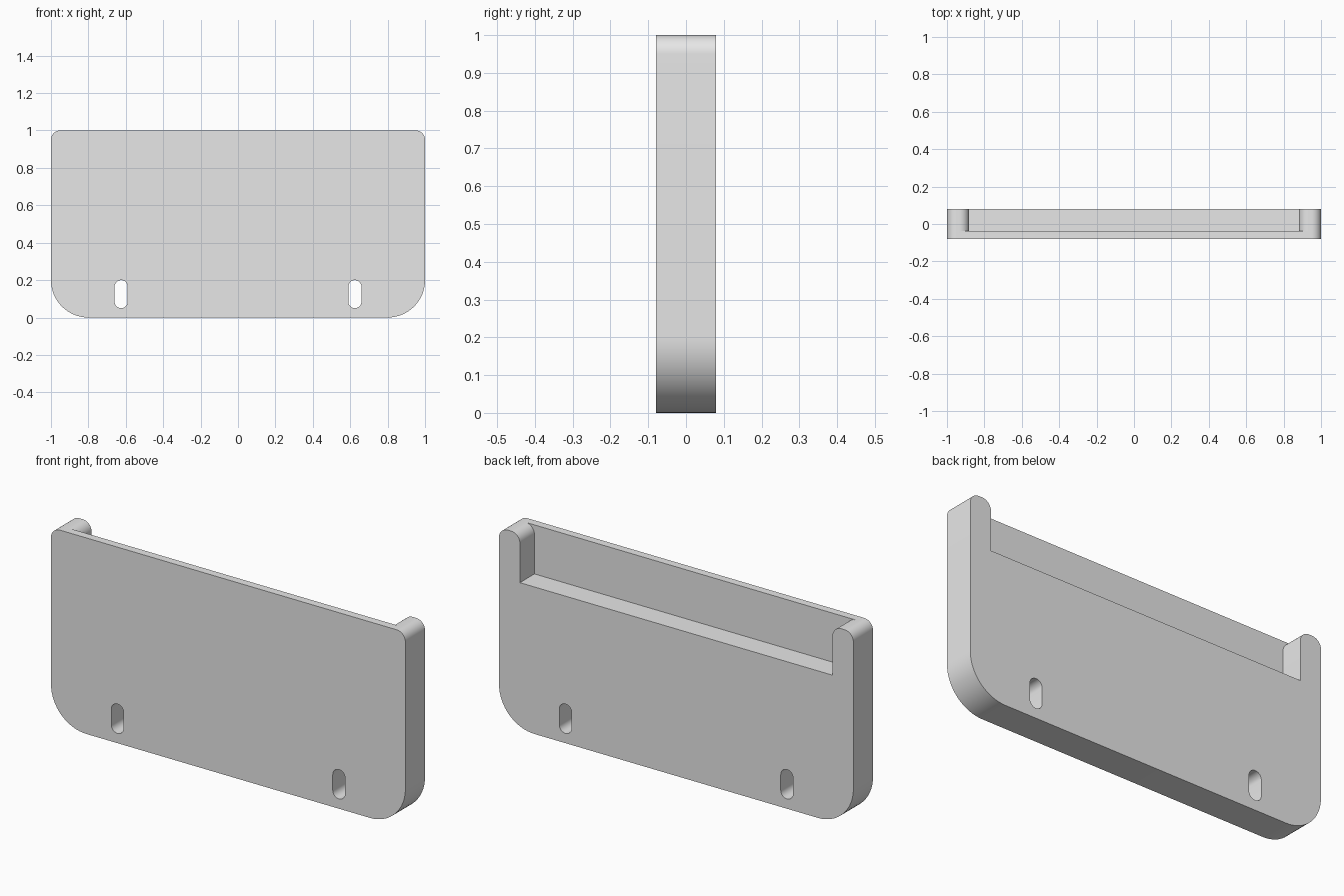
import bpy
import bmesh
from math import cos, sin, pi, radians

default = bpy.data.objects.get("Cube")
if default:
    bpy.data.objects.remove(default, do_unlink=True)

HALF_W, HALF_D, HEIGHT = 1.0, 0.079, 1.0
TOP_R, BOTTOM_R = 0.05, 0.2
POCKET_X, POCKET_Z, WALL_Y = 0.882, 0.75, -0.038
SLOT_X, SLOT_R, SLOT_LOW, SLOT_HIGH = 0.625, 0.035, 0.05, 0.2

grey = bpy.data.materials.new("plain grey")
grey.use_nodes = True
colour = (0.8, 0.8, 0.8, 1)
grey.diffuse_color = colour
grey.node_tree.nodes["Principled BSDF"].inputs["Base Color"].default_value = colour


def arc(cx, cz, r, start, end, steps=16):
    """Points of an arc in the XZ plane, angles in degrees."""
    angles = [radians(start + (end - start) * i / steps) for i in range(steps + 1)]
    return [(cx + r * cos(a), cz + r * sin(a)) for a in angles]


def extrude_profile(name, points, y0, y1):
    """Solid made by extruding an XZ outline from y0 to y1."""
    bm = bmesh.new()
    face = bm.faces.new([bm.verts.new((x, y0, z)) for x, z in points])
    solid = bmesh.ops.extrude_face_region(bm, geom=[face])["geom"]
    verts = [v for v in solid if isinstance(v, bmesh.types.BMVert)]
    bmesh.ops.translate(bm, verts=verts, vec=(0, y1 - y0, 0))
    bmesh.ops.recalc_face_normals(bm, faces=bm.faces)
    mesh = bpy.data.meshes.new(name)
    bm.to_mesh(mesh)
    bm.free()
    mesh.materials.append(grey)
    obj = bpy.data.objects.new(name, mesh)
    bpy.context.collection.objects.link(obj)
    return obj


def cut(target, cutter):
    """Subtract the cutter from the target, then discard it."""
    cutter.hide_render = True
    mod = target.modifiers.new("cut", 'BOOLEAN')
    mod.operation, mod.solver, mod.object = 'DIFFERENCE', 'EXACT', cutter
    bpy.context.view_layer.objects.active = target
    bpy.ops.object.modifier_apply(modifier=mod.name)
    bpy.data.objects.remove(cutter, do_unlink=True)


# Plate with small upper and large lower corner radii
outline = (arc(HALF_W - TOP_R, HEIGHT - TOP_R, TOP_R, 0, 90)
           + arc(TOP_R - HALF_W, HEIGHT - TOP_R, TOP_R, 90, 180)
           + arc(BOTTOM_R - HALF_W, BOTTOM_R, BOTTOM_R, 180, 270)
           + arc(HALF_W - BOTTOM_R, BOTTOM_R, BOTTOM_R, 270, 360))
plate = extrude_profile("bracket_plate", outline, -HALF_D, HALF_D)

# Rear pocket, leaving a thin front wall and two round-topped posts
side = arc(POCKET_X + TOP_R, HEIGHT - TOP_R, TOP_R, 180, 90)
half = [(POCKET_X, POCKET_Z)] + side + [(POCKET_X + TOP_R, HEIGHT + 0.1)]
pocket = half + [(-x, z) for x, z in reversed(half)]
cut(plate, extrude_profile("pocket_cutter", pocket, WALL_Y, HALF_D + 0.1))

# Two upright mounting slots
for sx in (-SLOT_X, SLOT_X):
    slot = (arc(sx, SLOT_HIGH - SLOT_R, SLOT_R, 0, 180)
            + arc(sx, SLOT_LOW + SLOT_R, SLOT_R, 180, 360))
    cut(plate, extrude_profile("slot_cutter", slot, -HALF_D - 0.1, HALF_D + 0.1))

# Smooth rounded corners, keep edges crisp
bpy.ops.object.select_all(action='DESELECT')
plate.select_set(True)
bpy.context.view_layer.objects.active = plate
bpy.ops.object.shade_smooth_by_angle(angle=radians(30))
